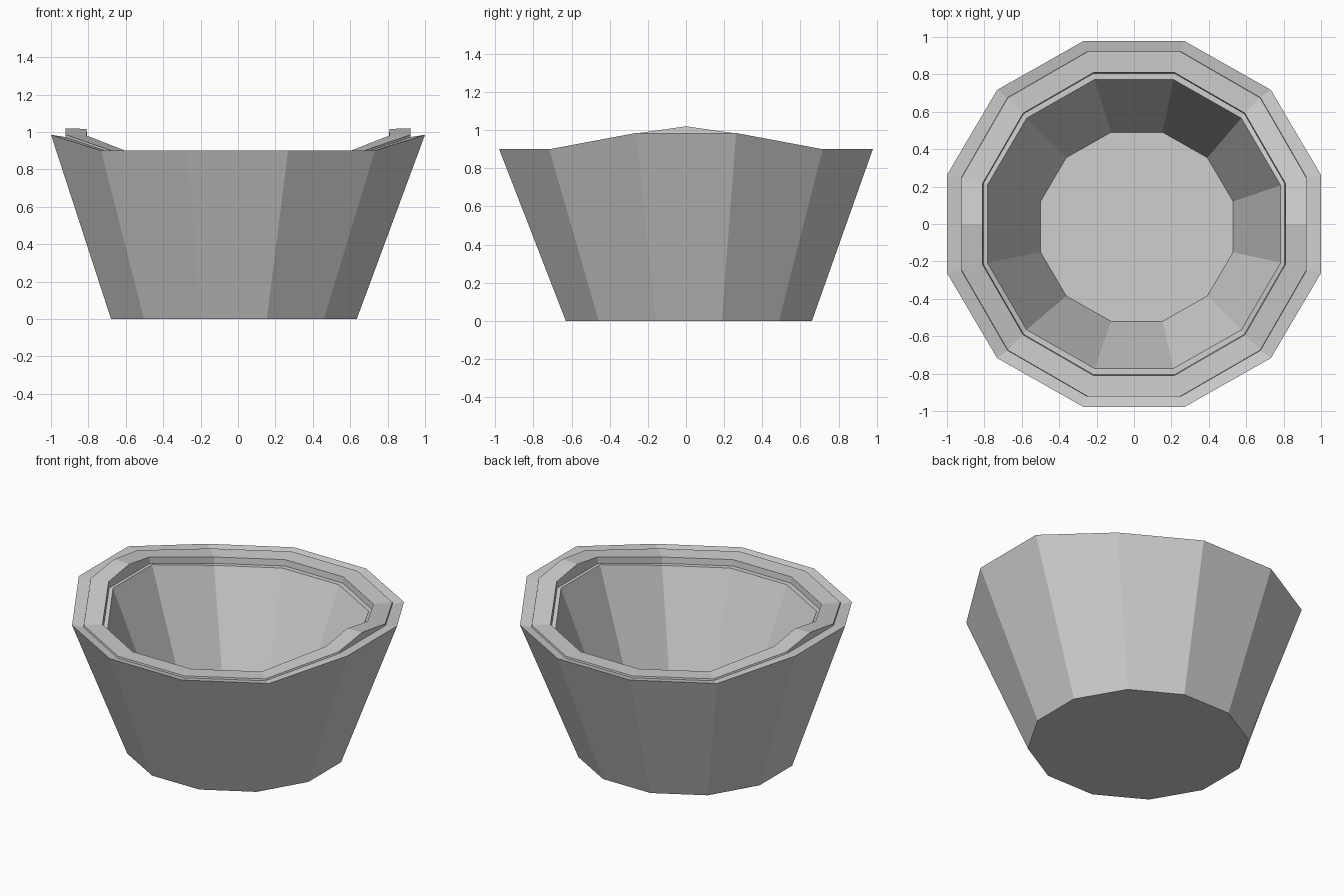
import bpy, bmesh, math

if "Cube" in bpy.data.objects:
    bpy.data.objects.remove(bpy.data.objects["Cube"])

grey = bpy.data.materials.new("plain_grey")
grey.diffuse_color = (0.62, 0.62, 0.62, 1)
grey.use_nodes = True
grey.node_tree.nodes["Principled BSDF"].inputs["Base Color"].default_value = grey.diffuse_color

# twelve corners plus one extra point at the middle of each side facet (y = 0)
ANGLES = sorted([15 + 30 * k for k in range(12)] + [0, 180])


def rim_height(a, peak):
    """Wavy rim: low at front and back, rising toward the sides."""
    if a in (0, 180):
        return peak
    return 0.985 if a in (15, 165, 195, 345) else 0.9


def loop(bm, rx, ry, z=None, drop=0.0, peak=0.985, cx=0.0, cy=0.0):
    verts = []
    for a in ANGLES:
        t = math.radians(a)
        r = math.cos(math.radians(15)) if a in (0, 180) else 1.0
        h = z if z is not None else rim_height(a, peak) - drop
        verts.append(bm.verts.new((cx + rx * r * math.cos(t),
                                   cy + ry * r * math.sin(t), h)))
    return verts


bm = bmesh.new()
loops = [
    loop(bm, 0.680, 0.668, z=0.0, cx=-0.022, cy=0.015),   # base
    loop(bm, 1.035, 1.014),                               # outer edge
    loop(bm, 0.956, 0.956, drop=0.012),                   # foot of raised lip
    loop(bm, 0.954, 0.954, peak=1.02),                    # lip outside
    loop(bm, 0.838, 0.838, peak=1.02, drop=0.004),        # lip inside
    loop(bm, 0.834, 0.834, drop=0.045),                   # inner ledge
    loop(bm, 0.812, 0.800, drop=0.045),                   # top of inner wall
    loop(bm, 0.533, 0.523, z=0.2, cx=0.015, cy=-0.015),   # inside floor
]
n = len(ANGLES)
for lo, hi in zip(loops, loops[1:]):
    for i in range(n):
        j = (i + 1) % n
        bm.faces.new((lo[i], lo[j], hi[j], hi[i]))
bm.faces.new(list(reversed(loops[0])))
bm.faces.new(loops[-1])
bmesh.ops.recalc_face_normals(bm, faces=bm.faces)

mesh = bpy.data.meshes.new("bowl")
bm.to_mesh(mesh)
bm.free()
mesh.materials.append(grey)
bowl = bpy.data.objects.new("bowl", mesh)
bpy.context.collection.objects.link(bowl)
